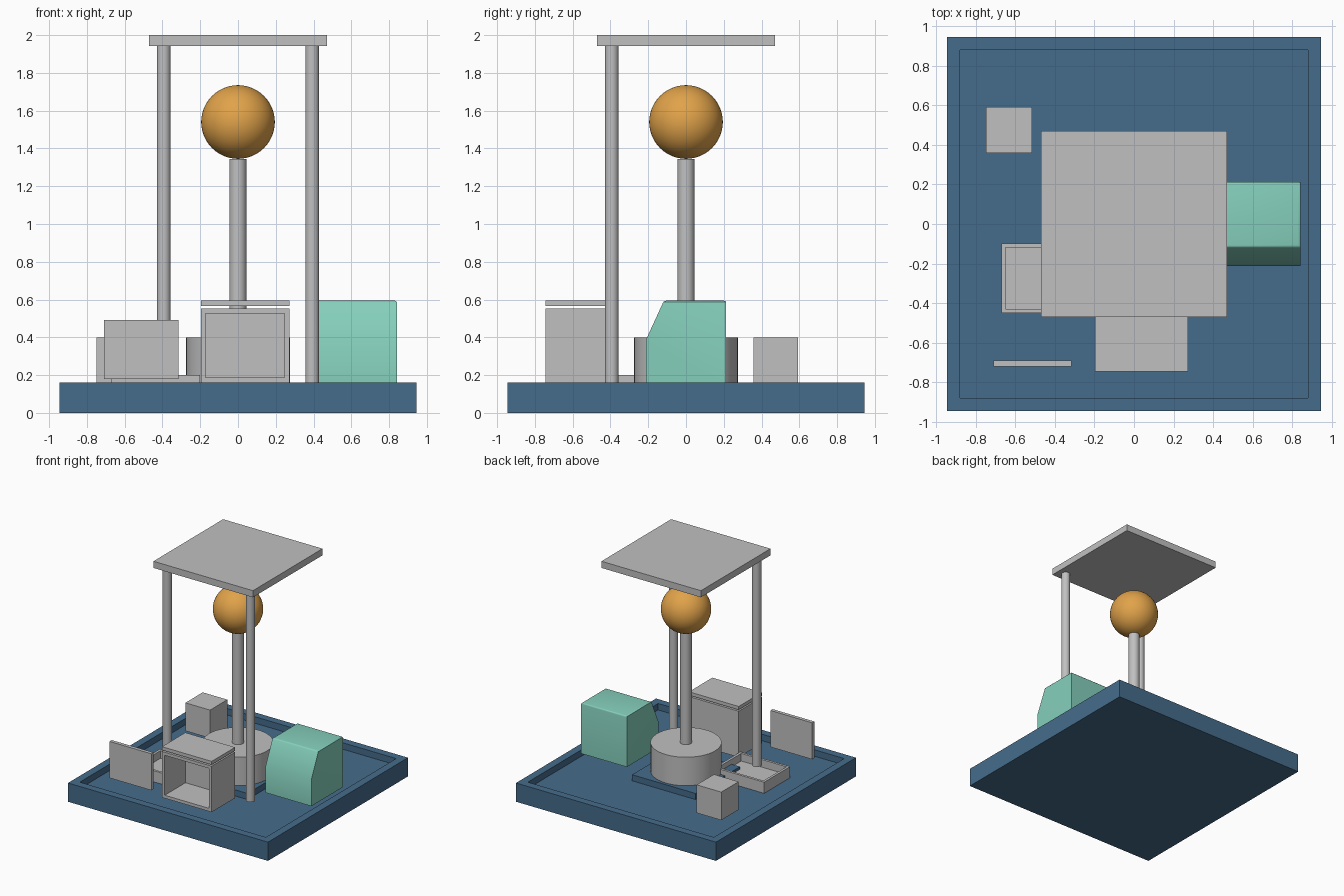
import bpy, bmesh
from mathutils import Vector

if "Cube" in bpy.data.objects:
    bpy.data.objects.remove(bpy.data.objects["Cube"])


def material(name, rgb):
    m = bpy.data.materials.new(name)
    m.diffuse_color = (*rgb, 1)
    m.use_nodes = True
    m.node_tree.nodes["Principled BSDF"].inputs["Base Color"].default_value = m.diffuse_color
    return m


GREY = material("grey", (0.53, 0.53, 0.53))
BLUE = material("steel_blue", (0.060, 0.148, 0.258))
GREEN = material("mint_green", (0.235, 0.625, 0.50))
ORANGE = material("amber", (0.75, 0.365, 0.068))


def finish(bm, name, mat):
    bmesh.ops.recalc_face_normals(bm, faces=bm.faces)
    mesh = bpy.data.meshes.new(name)
    bm.to_mesh(mesh)
    bm.free()
    mesh.materials.append(mat)
    obj = bpy.data.objects.new(name, mesh)
    bpy.context.collection.objects.link(obj)
    return obj


def smooth(obj):
    bpy.ops.object.select_all(action='DESELECT')
    obj.select_set(True)
    bpy.context.view_layer.objects.active = obj
    bpy.ops.object.shade_smooth_by_angle()


def box(name, mat, x, y, z, open_dir=None, wall=0.03, depth=0.0):
    """Block from ranges; open_dir hollows out the face pointing that way."""
    bm = bmesh.new()
    bmesh.ops.create_cube(bm, size=1)
    for v in bm.verts:
        v.co = Vector([r[0] if c < 0 else r[1] for c, r in zip(v.co, (x, y, z))])
    if open_dir:
        d = Vector(open_dir)
        bm.normal_update()
        face = max(bm.faces, key=lambda f: f.normal.dot(d))
        bmesh.ops.inset_region(bm, faces=[face], thickness=wall)
        # Push the inset panel inwards, with new side walls
        new = bmesh.ops.extrude_discrete_faces(bm, faces=[face])["faces"]
        bmesh.ops.translate(bm, verts=new[0].verts, vec=-d * depth)
    return finish(bm, name, mat)


def cylinder(name, mat, x, y, radius, z0, z1):
    bm = bmesh.new()
    bmesh.ops.create_cone(bm, cap_ends=True, segments=48, radius1=radius,
                          radius2=radius, depth=z1 - z0)
    bmesh.ops.translate(bm, verts=bm.verts, vec=(x, y, (z0 + z1) / 2))
    smooth(finish(bm, name, mat))


# Base tray with shallow pocket, and the plinth in its middle
box("base", BLUE, (-.945, .945), (-.945, .945), (0, .16), (0, 0, 1), .093, .055)
box("plinth", BLUE, (-.3, .3), (-.3, .3), (.105, .157))

# Drum, column and ball
cylinder("drum", GREY, 0, 0, .275, .157, .40)
cylinder("column", GREY, 0, 0, .045, .40, 1.345)
bm = bmesh.new()
bmesh.ops.create_uvsphere(bm, u_segments=48, v_segments=24, radius=.195)
bmesh.ops.translate(bm, verts=bm.verts, vec=(0, 0, 1.54))
smooth(finish(bm, "ball", ORANGE))

# Roof on two posts
box("roof", GREY, (-.47, .47), (-.47, .47), (1.943, 2))
for side, px in (("left", -.393), ("right", .393)):
    cylinder(side + "_post", GREY, px, -.393, .036, .16, 1.943)

# Open-fronted cabinet with a separate lid
box("cabinet", GREY, (-.197, .273), (-.745, -.43), (.16, .553), (0, -1, 0), .037, .28)
box("cabinet_lid", GREY, (-.197, .273), (-.745, -.43), (.565, .594))

# Shallow tray, standing panel and small block
box("tray", GREY, (-.67, -.2), (-.45, -.098), (.105, .2), (0, 0, 1), .03, .065)
box("panel", GREY, (-.71, -.315), (-.72, -.69), (.18, .492))
box("small_block", GREY, (-.748, -.515), (.358, .592), (.16, .40))

# Console with a sloped front and softened top edges
profile = [(-.213, .16), (.213, .16), (.213, .594), (-.117, .594), (-.213, .385)]
bm = bmesh.new()
face = bm.faces.new([bm.verts.new((.41, y, z)) for y, z in profile])
out = bmesh.ops.extrude_face_region(bm, geom=[face])["geom"]
bmesh.ops.translate(bm, verts=[g for g in out if isinstance(g, bmesh.types.BMVert)],
                    vec=(.432, 0, 0))
bmesh.ops.recalc_face_normals(bm, faces=bm.faces)
top = [e for e in bm.edges if all(v.co.z > .55 for v in e.verts)]
bmesh.ops.bevel(bm, geom=top, offset=.012, segments=3, profile=.5, affect='EDGES')
smooth(finish(bm, "console", GREEN))
